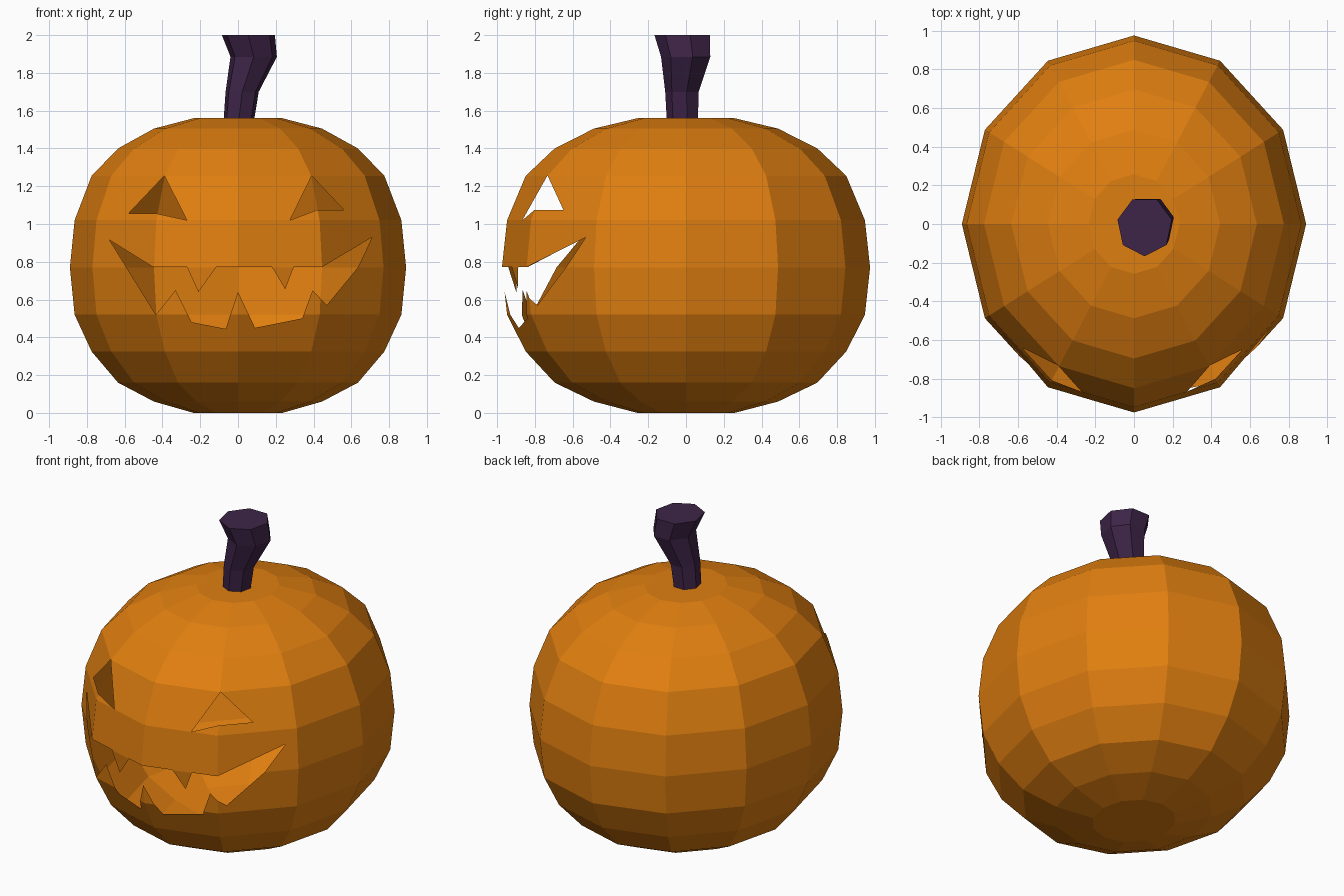
import bpy, bmesh
from math import sin, cos, pi

default = bpy.data.objects.get("Cube")
if default:
    bpy.data.objects.remove(default, do_unlink=True)


def make_material(name, rgb):
    mat = bpy.data.materials.new(name)
    mat.use_nodes = True
    mat.diffuse_color = (*rgb, 1)
    mat.node_tree.nodes["Principled BSDF"].inputs["Base Color"].default_value = (*rgb, 1)
    return mat


def make_object(name, bm, *mats):
    bmesh.ops.recalc_face_normals(bm, faces=bm.faces)
    mesh = bpy.data.meshes.new(name)
    bm.to_mesh(mesh)
    bm.free()
    for mat in mats:
        mesh.materials.append(mat)
    obj = bpy.data.objects.new(name, mesh)
    bpy.context.collection.objects.link(obj)
    return obj


def loft(sides, rings):
    """Closed skin through rings of (cx, cy, z, rx, ry), one corner facing front."""
    bm = bmesh.new()
    loops = []
    for cx, cy, z, rx, ry in rings:
        angles = [2 * pi * i / sides - pi / 2 for i in range(sides)]
        loops.append([bm.verts.new((cx + rx * cos(a), cy + ry * sin(a), z)) for a in angles])
    for low, high in zip(loops, loops[1:]):
        for i in range(sides):
            j = (i + 1) % sides
            bm.faces.new((low[i], low[j], high[j], high[i]))
    bm.faces.new(loops[0])
    bm.faces.new(loops[-1])
    return bm


orange = make_material("pumpkin_orange", (0.74, 0.21, 0.005))
plum = make_material("stem_plum", (0.048, 0.018, 0.065))

# Body: twelve-sided squashed ball
DEPTH = 1.095
profile = [(0.235, 0), (0.445, 0.06), (0.635, 0.16), (0.775, 0.325), (0.865, 0.52),
           (0.89, 0.77), (0.865, 1.02), (0.775, 1.255), (0.635, 1.4), (0.445, 1.505),
           (0.235, 1.56)]
body = make_object("pumpkin_body",
                   loft(12, [(0, 0, z, r, r * DEPTH) for r, z in profile]), orange)

# Face openings, as outlines in x and z
right_eye = [(-0.39, 1.255), (-0.27, 1.02), (-0.43, 1.055), (-0.58, 1.055)]
left_eye = [(0.39, 1.255), (0.56, 1.075), (0.42, 1.075), (0.275, 1.02)]
mouth = [(-0.68, 0.915), (-0.45, 0.772), (-0.27, 0.772), (-0.21, 0.64), (-0.115, 0.772),
         (0.18, 0.772), (0.25, 0.655), (0.295, 0.772), (0.445, 0.772), (0.71, 0.93),
         (0.635, 0.77), (0.47, 0.57), (0.395, 0.65), (0.34, 0.5), (0.09, 0.45),
         (0, 0.64), (-0.065, 0.445), (-0.245, 0.48), (-0.33, 0.65), (-0.435, 0.52)]

bm = bmesh.new()
for outline in (right_eye, left_eye, mouth):
    front = [bm.verts.new((x, -1.3, z)) for x, z in outline]
    back = [bm.verts.new((x, -0.2, z)) for x, z in outline]
    bm.faces.new(front)
    bm.faces.new(back)
    for i in range(len(outline)):
        j = (i + 1) % len(outline)
        bm.faces.new((front[i], front[j], back[j], back[i]))
cutter = make_object("face_cutter", bm, plum)
cutter.hide_render = True

# Cut the openings, then drop the inner walls so the body is a thin hollow shell
cut = body.modifiers.new("face_openings", 'BOOLEAN')
cut.object = cutter
cut.operation = 'DIFFERENCE'
cut.solver = 'EXACT'
cut.material_mode = 'TRANSFER'
depsgraph = bpy.context.evaluated_depsgraph_get()
carved = bpy.data.meshes.new_from_object(body.evaluated_get(depsgraph))
body.modifiers.clear()
walls = {i for i, mat in enumerate(carved.materials) if mat and mat.name == plum.name}
bm = bmesh.new()
bm.from_mesh(carved)
bmesh.ops.delete(bm, geom=[f for f in bm.faces if f.material_index in walls], context='FACES')
for f in bm.faces:
    f.material_index = 0
bm.to_mesh(carved)
bm.free()
carved.materials.clear()
carved.materials.append(orange)
body.data = carved
bpy.data.objects.remove(cutter, do_unlink=True)

# Stem: seven-sided, crooked and flared toward the top
stem_rings = [(0.005, -0.015, 1.555, 0.083, 0.087), (0.022, -0.017, 1.7, 0.09, 0.093),
              (0.083, 0.005, 1.885, 0.126, 0.137), (0.055, -0.012, 2, 0.144, 0.155)]
make_object("stem", loft(7, stem_rings), plum)
